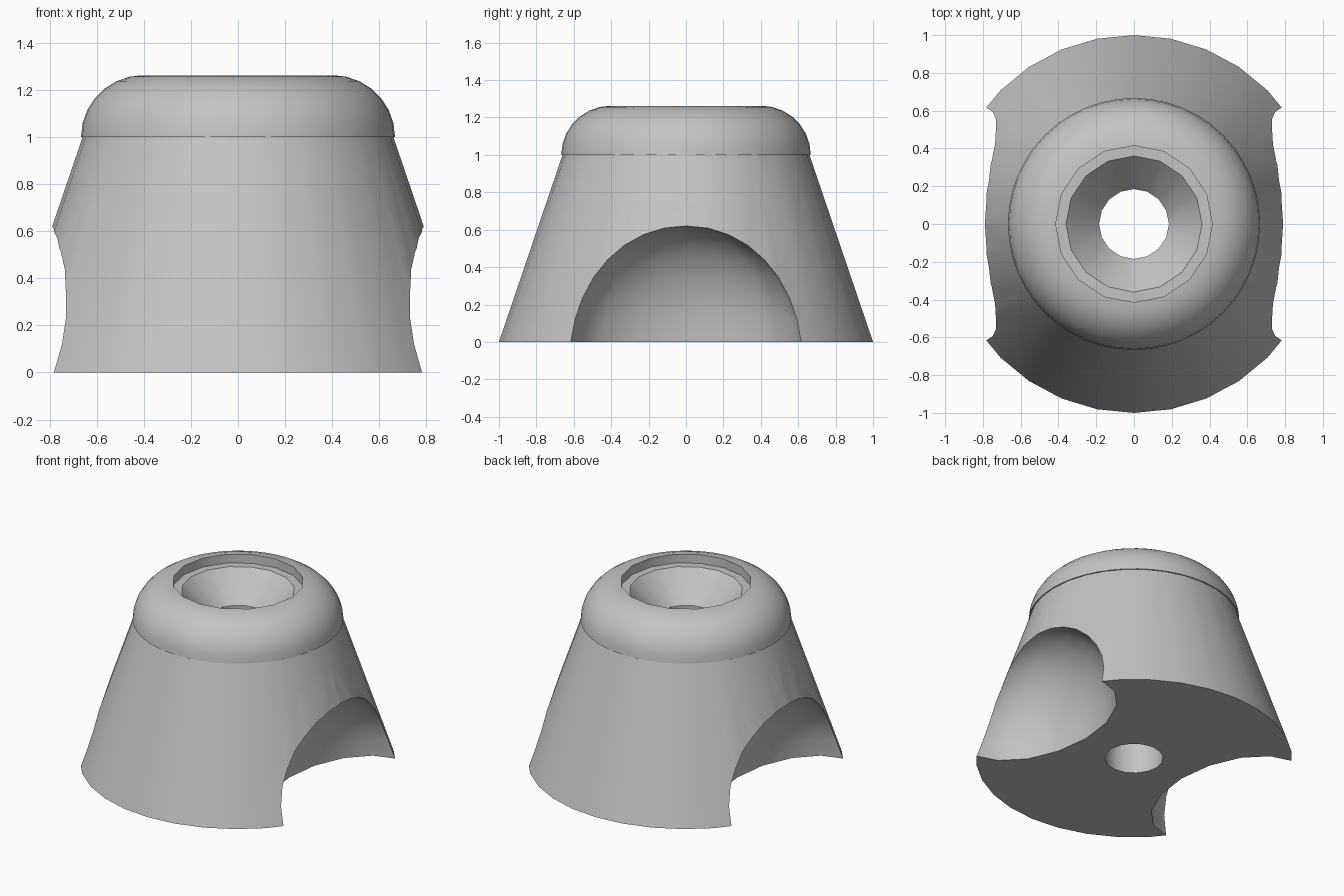
import bpy, bmesh, math

cube = bpy.data.objects.get("Cube")
if cube:
    bpy.data.objects.remove(cube, do_unlink=True)

GREY = (0.55, 0.55, 0.55, 1.0)
mat = bpy.data.materials.new("plain_grey")
mat.use_nodes = True
mat.diffuse_color = GREY
mat.node_tree.nodes["Principled BSDF"].inputs["Base Color"].default_value = GREY


def add_object(name, bm):
    bmesh.ops.recalc_face_normals(bm, faces=bm.faces)
    mesh = bpy.data.meshes.new(name)
    bm.to_mesh(mesh)
    bm.free()
    mesh.materials.append(mat)
    obj = bpy.data.objects.new(name, mesh)
    bpy.context.collection.objects.link(obj)
    return obj


def lathe(name, profile, sides):
    """Solid of revolution about z, closed by flat ends."""
    bm = bmesh.new()
    rings = []
    for r, z in profile:
        rings.append([bm.verts.new((r * math.cos(math.tau * i / sides),
                                    r * math.sin(math.tau * i / sides), z))
                      for i in range(sides)])
    for low, high in zip(rings, rings[1:]):
        for i in range(sides):
            j = (i + 1) % sides
            bm.faces.new((low[i], low[j], high[j], high[i]))
    bm.faces.new(rings[0])
    bm.faces.new(rings[-1])
    return add_object(name, bm)


def cut(obj, cutters):
    bpy.ops.object.select_all(action='DESELECT')
    bpy.context.view_layer.objects.active = obj
    obj.select_set(True)
    for cutter in cutters:
        mod = obj.modifiers.new("cut", 'BOOLEAN')
        mod.operation = 'DIFFERENCE'
        mod.solver = 'EXACT'
        mod.object = cutter
        bpy.ops.object.modifier_apply(modifier=mod.name)
    bpy.ops.object.shade_smooth_by_angle(angle=math.radians(30))


# Tapered body and rounded cap
body = lathe("tapered_body", [(1.0, 0), (0.66, 1.0)], 32)
steps = 7
arc = [math.pi / 2 * i / steps for i in range(steps + 1)]
cap = lathe("rounded_cap", [(0.4 + 0.267 * math.cos(a), 1 + 0.263 * math.sin(a))
                            for a in arc], 48)

# Stepped, countersunk bore through the middle
bore = lathe("bore_cutter", [(0.185, -0.2), (0.185, 1.01), (0.36, 1.2),
                             (0.415, 1.2), (0.415, 1.5)], 16)

# Scooped finger grips on both sides
scoops = []
for side in (1, -1):
    bm = bmesh.new()
    bmesh.ops.create_uvsphere(bm, u_segments=16, v_segments=16, radius=1)
    bmesh.ops.scale(bm, vec=(0.4, 0.62, 0.62), verts=bm.verts)
    bmesh.ops.translate(bm, vec=(0.795 * side, 0, 0), verts=bm.verts)
    scoops.append(add_object("scoop_cutter", bm))

cut(body, [bore] + scoops)
cut(cap, [bore])
for helper in [bore] + scoops:
    bpy.data.objects.remove(helper, do_unlink=True)
